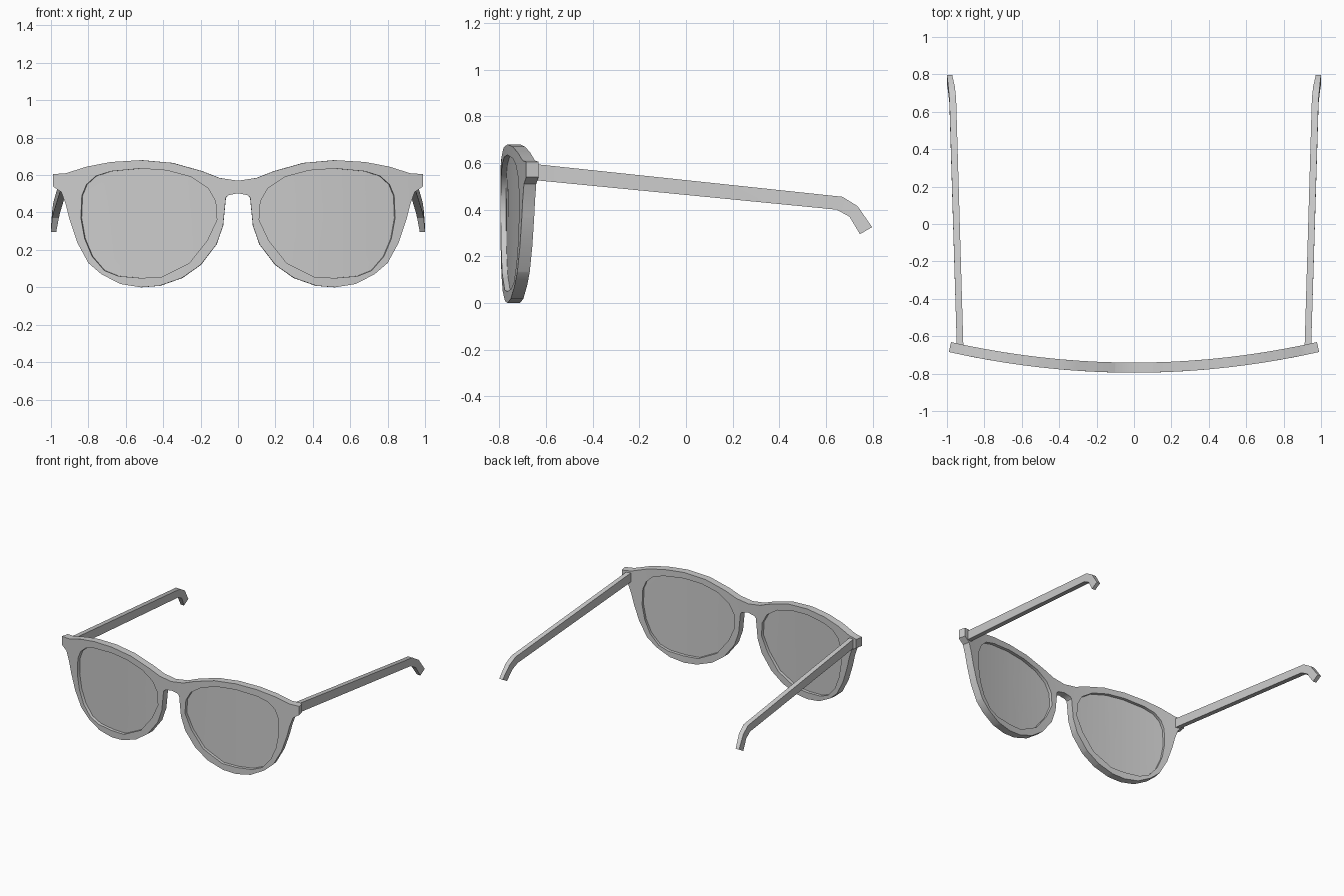
import bpy, bmesh, math
from mathutils import Vector

if "Cube" in bpy.data.objects:
    bpy.data.objects.remove(bpy.data.objects["Cube"])

grey = bpy.data.materials.new("grey")
grey.diffuse_color = (0.6, 0.6, 0.6, 1)
grey.use_nodes = True
grey.node_tree.nodes["Principled BSDF"].inputs["Base Color"].default_value = grey.diffuse_color

# Right half of the frame outline and of the lens opening, as (x, z)
OUTLINE = [(0, .57), (.10, .585), (.19, .62), (.35, .665), (.52, .68), (.68, .67),
           (.81, .645), (.92, .61), (.99, .605), (.99, .54), (.945, .51), (.92, .44),
           (.90, .36), (.86, .24), (.80, .13), (.73, .07), (.63, .018), (.52, 0),
           (.42, .008), (.30, .05), (.20, .12), (.115, .23), (.08, .33), (.065, .48),
           (.05, .493), (0, .503)]
OPENING = [(.113, .36), (.12, .46), (.16, .53), (.25, .59), (.38, .625), (.52, .635),
           (.68, .62), (.76, .595), (.81, .55), (.835, .49), (.84, .37), (.82, .26),
           (.78, .165), (.715, .09), (.64, .06), (.52, .05), (.41, .055), (.26, .13),
           (.165, .25)]


def bend(x, z, depth):
    """Wrap a flat point onto the curved front, depth measured inwards."""
    s = .226 * x
    n = math.hypot(1, s)
    return Vector((x - s / n * depth, -.795 + .113 * x * x + depth / n, z))


def finish(bm, name):
    """Make the object, mirror it to the left and shade it."""
    bmesh.ops.recalc_face_normals(bm, faces=bm.faces[:])
    me = bpy.data.meshes.new(name)
    bm.to_mesh(me)
    bm.free()
    me.materials.append(grey)
    ob = bpy.data.objects.new(name, me)
    bpy.context.collection.objects.link(ob)
    bpy.ops.object.select_all(action='DESELECT')
    ob.select_set(True)
    bpy.context.view_layer.objects.active = ob
    mod = ob.modifiers.new("mirror", 'MIRROR')
    mod.use_clip = True
    bpy.ops.object.modifier_apply(modifier=mod.name)
    bpy.ops.object.shade_smooth_by_angle(angle=math.radians(30))


def curved_slab(name, loops, front, back):
    bm = bmesh.new()
    for loop in loops:
        vs = [bm.verts.new((x, front, z)) for x, z in loop]
        for i, v in enumerate(vs):
            bm.edges.new((v, vs[i - 1]))
    bmesh.ops.triangle_fill(bm, edges=bm.edges[:], use_beauty=True, normal=(0, -1, 0))
    # Vertical cuts let the plate follow the curve
    for i in range(1, 10):
        bmesh.ops.bisect_plane(bm, geom=bm.verts[:] + bm.edges[:] + bm.faces[:], dist=1e-4,
                               plane_co=(i * .1 + .003, 0, 0), plane_no=(1, 0, 0))
    ext = bmesh.ops.extrude_face_region(bm, geom=bm.faces[:], use_keep_orig=True)
    for v in ext["geom"]:
        if isinstance(v, bmesh.types.BMVert):
            v.co.y = back
    # Open the seam where the mirrored half joins
    seam = [f for f in bm.faces if all(abs(v.co.x) < 1e-5 for v in f.verts)]
    bmesh.ops.delete(bm, geom=seam, context='FACES')
    for v in bm.verts:
        v.co = bend(v.co.x, v.co.z, v.co.y)
    finish(bm, name)


curved_slab("front_frame", [OUTLINE, OPENING], 0, .054)
curved_slab("lenses", [OPENING], .023, .031)

# Temple arms: stations of (y, z) top, (y, z) bottom, inner x, outer x
STATIONS = [((-.665, .597), (-.665, .528), .912, .947),
            ((.67, .455), (.645, .40), .951, .987),
            ((.735, .415), (.70, .37), .958, .993),
            ((.797, .325), (.745, .295), .972, 1.0)]
bm = bmesh.new()
rings = []
for top, bottom, xi, xo in STATIONS:
    rings.append([bm.verts.new((x, *p)) for x, p in
                  ((xi, top), (xo, top), (xo, bottom), (xi, bottom))])
for a, b in zip(rings, rings[1:]):
    for i in range(4):
        bm.faces.new((a[i - 1], a[i], b[i], b[i - 1]))
bm.faces.new(rings[0])
bm.faces.new(rings[-1])
finish(bm, "temple_arms")
